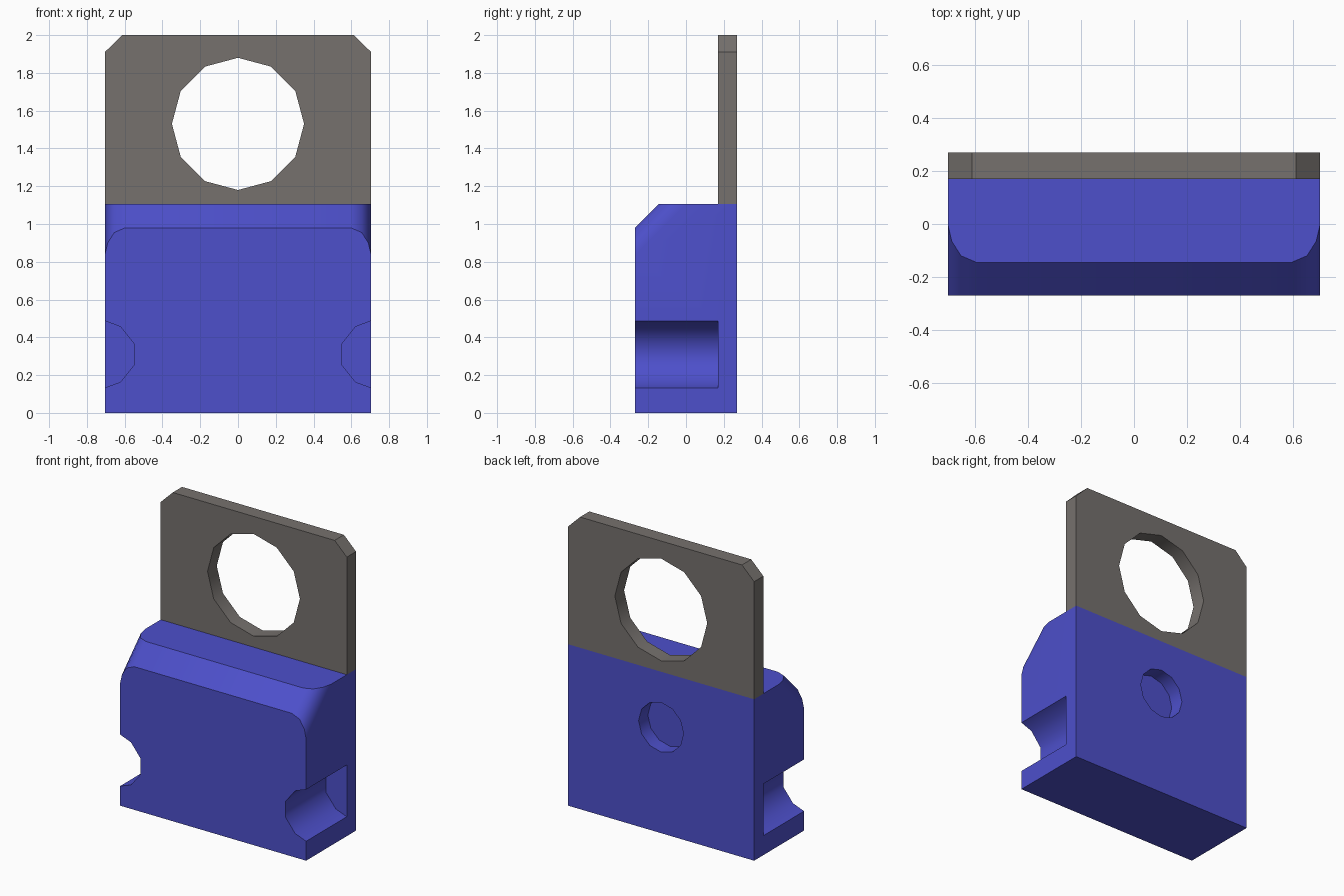
import bpy
import math
from mathutils import Vector

if "Cube" in bpy.data.objects:
    bpy.data.objects.remove(bpy.data.objects["Cube"])

HALF_X, HALF_Y = 0.705, 0.27


def material(name, rgb):
    m = bpy.data.materials.new(name)
    m.diffuse_color = (*rgb, 1)
    m.use_nodes = True
    m.node_tree.nodes["Principled BSDF"].inputs["Base Color"].default_value = m.diffuse_color
    return m


def prism(name, profile, origin, sweep):
    """Sweep an (x, z) profile from origin along the sweep vector."""
    o, s, n = Vector(origin), Vector(sweep), len(profile)
    base = [o + Vector((x, 0, z)) for x, z in profile]
    faces = [[(i + 1) % n, i, n + i, n + (i + 1) % n] for i in range(n)]
    faces += [list(range(n)), list(range(2 * n - 1, n - 1, -1))]
    mesh = bpy.data.meshes.new(name)
    mesh.from_pydata(base + [p + s for p in base], [], faces)
    ob = bpy.data.objects.new(name, mesh)
    bpy.context.collection.objects.link(ob)
    bpy.context.view_layer.objects.active = ob
    bpy.ops.object.mode_set(mode='EDIT')
    bpy.ops.mesh.select_all(action='SELECT')
    bpy.ops.mesh.normals_make_consistent(inside=False)
    bpy.ops.object.mode_set(mode='OBJECT')
    return ob


def circle(cx, cz, r, n=12):
    return [(cx + r * math.cos(2 * math.pi * i / n),
             cz + r * math.sin(2 * math.pi * i / n)) for i in range(n)]


def mirrored(points):
    """Close a right-hand half profile with its mirror image."""
    return points + [(-x, z) for x, z in reversed(points)]


def boolean(ob, tool, operation='DIFFERENCE'):
    mod = ob.modifiers.new("cut", 'BOOLEAN')
    mod.operation, mod.object, mod.solver = operation, tool, 'EXACT'
    bpy.context.view_layer.objects.active = ob
    bpy.ops.object.modifier_apply(modifier=mod.name)
    bpy.data.objects.remove(tool)


def finish(ob, mat):
    ob.data.materials.clear()
    ob.data.materials.append(mat)
    bpy.ops.object.select_all(action='DESELECT')
    ob.select_set(True)
    bpy.context.view_layer.objects.active = ob
    bpy.ops.object.shade_smooth_by_angle(angle=math.radians(40))


# Upright plate with clipped corners and a round window
plate = prism("back_plate",
              mirrored([(HALF_X, 1.105), (HALF_X, 1.91), (0.613, 2.0)]),
              (0, 0.17, 0), (0, 0.1, 0))
boolean(plate, prism("window_cutter", circle(0, 1.53, 0.35), (0, 0, 0), (0, 1, 0)))
finish(plate, material("grey", (0.18, 0.165, 0.155)))

# Main block
body = prism("body_block", mirrored([(HALF_X, 0), (HALF_X, 1.105)]),
             (0, -HALF_Y, 0), (0, 2 * HALF_Y, 0))

# Sloped front-top edge: keep what lies inside a rounded profile swept at 45 degrees
arc = [(0.72, -2), (0.72, 0.77), (HALF_X, 0.835), (0.69, 0.90), (0.655, 0.955), (0.597, 0.98)]
boolean(body, prism("rounded_envelope", mirrored(arc), (0, -1, -0.73), (0, 2, 2)), 'INTERSECT')
chamfer = prism("chamfer_cutter", [(-1, 0), (1, 0), (1, 1), (-1, 1)],
                (0, -1, 0.25), (0, 2, 2))
boolean(body, chamfer)

# Side notches, open to the front
notch = [(0.80, 0.195), (0.705, 0.177), (0.622, 0.146), (0.548, 0.053)]
notch += [(x, -z) for x, z in reversed(notch)]
for side in (-1, 1):
    pts = [(side * x, 0.31 + z) for x, z in notch]
    boolean(body, prism("notch_cutter", pts, (0, -0.5, 0), (0, 0.67, 0)))

# Shallow round recess in the back
boolean(body, prism("recess_cutter", circle(0, 0.725, 0.17), (0, 0.17, 0), (0, 0.3, 0)))
finish(body, material("blue", (0.075, 0.08, 0.6)))
